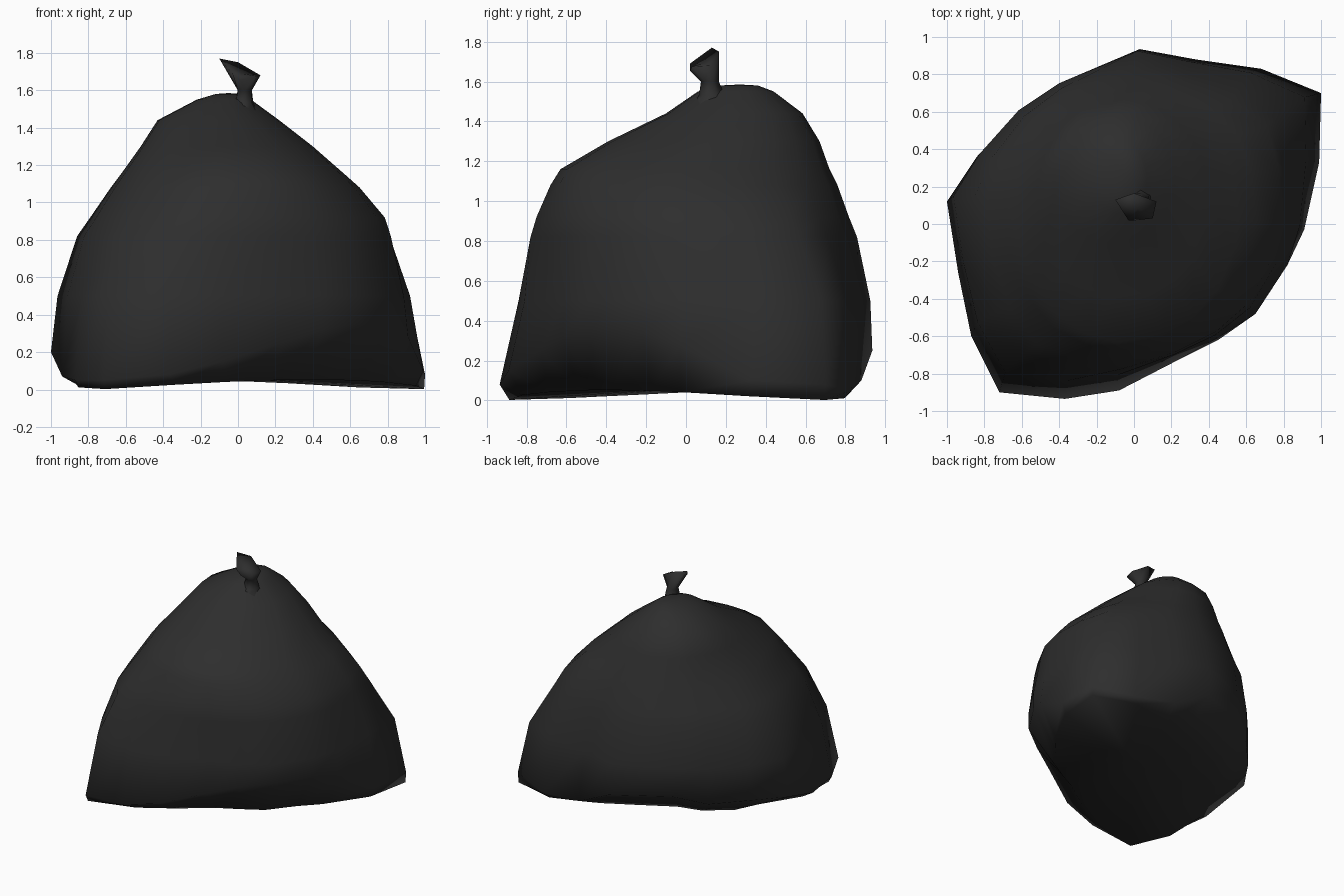
import bpy, bmesh, math

if "Cube" in bpy.data.objects:
    bpy.data.objects.remove(bpy.data.objects["Cube"])

black = bpy.data.materials.new("black plastic")
black.diffuse_color = (0.027, 0.027, 0.027, 1)
black.use_nodes = True
black.node_tree.nodes["Principled BSDF"].inputs["Base Color"].default_value = black.diffuse_color

# Widest outline of the bag, counter-clockwise: x, y, height, and how far the base tucks in
FOOT = [(1, .70, .08, .995), (.68, .83, .05, .96), (.33, .88, .10, .80),
        (.03, .935, .25, .64), (-.40, .75, .28, .62), (-.62, .60, .22, .70),
        (-.84, .36, .22, .74), (-1, .12, .20, .70), (-.94, -.26, .07, .92),
        (-.87, -.60, .05, .98), (-.72, -.90, .05, .985), (-.37, -.935, .08, .88),
        (-.08, -.89, .15, .78), (.23, -.73, .25, .74), (.45, -.62, .32, .74),
        (.65, -.48, .35, .76), (.82, -.22, .35, .78), (.91, -.03, .28, .84),
        (.99, .33, .10, .96)]

# Height, then left / right / front / back reach of the bag above its widest line
LEVELS = [(.50, -.965, .92, -.84, .92),
          (.82, -.86, .81, -.78, .85),
          (.92, -.79, .78, -.75, .815),
          (1.08, -.68, .65, -.68, .76),
          (1.16, -.62, .56, -.63, .72),
          (1.30, -.52, .40, -.39, .67),
          (1.44, -.43, .22, -.10, .585),
          (1.55, -.22, .07, .06, .44),
          (1.58, -.12, .02, .17, .36)]


def section(z, l, r, f, b):
    """Angular outline low down, blending to a rounded one higher up, fitted to the reach."""
    t = min(1, max(0, (z - .4) / .8))
    pts = []
    for x, y, *_ in FOOT:
        a = math.atan2(y, x)
        pts.append((x * (1 - t) + math.cos(a) * t, y * (1 - t) + .935 * math.sin(a) * t))
    xs, ys = [p[0] for p in pts], [p[1] for p in pts]
    sx, sy = (r - l) / (max(xs) - min(xs)), (b - f) / (max(ys) - min(ys))
    out = []
    for (x, y), (fx, fy, fz, _) in zip(pts, FOOT):
        x, y = l + (x - min(xs)) * sx, f + (y - min(ys)) * sy
        # where the widest line sits high, the wall above it stays full
        w = min(1, max(0, (fz - .2) / .15)) * max(0, 1 - (z - .5) / .45)
        out.append((x + (fx - x) * w, y + (fy - y) * w, z))
    return out


def base_point(x, y, k):
    """Tucked-in base edge, lifted off the ground between its two far corners."""
    x, y = x * k, y * k
    return (x, y, .002 + .05 * max(0, 1 - ((x + y) / 1.6) ** 2))


def loft(name, rings, bottom=None, top=None):
    """Skin a stack of rings, with optional centre points closing the ends."""
    bm = bmesh.new()
    vs = [[bm.verts.new(p) for p in ring] for ring in rings]
    n = len(vs[0])
    for lo, hi in zip(vs, vs[1:]):
        for i in range(n):
            j = (i + 1) % n
            bm.faces.new((lo[i], lo[j], hi[j], hi[i]))
    for ring, tip in ((vs[0], bottom), (vs[-1], top)):
        if tip:
            c = bm.verts.new(tip)
            for i in range(n):
                bm.faces.new((c, ring[i], ring[(i + 1) % n]))
    bmesh.ops.recalc_face_normals(bm, faces=bm.faces)
    mesh = bpy.data.meshes.new(name)
    bm.to_mesh(mesh)
    bm.free()
    mesh.materials.append(black)
    for p in mesh.polygons:
        p.use_smooth = True
    obj = bpy.data.objects.new(name, mesh)
    bpy.context.collection.objects.link(obj)
    return obj


# Filled bag body
base = [base_point(x, y, k) for x, y, z, k in FOOT]
widest = [(x, y, z) for x, y, z, k in FOOT]
loft("bag_body", [base, widest] + [section(*lv) for lv in LEVELS],
     (0, 0, .06), (-.05, .27, 1.585))

# Tied neck flaring into the crumpled, tilted open end
RIM = [(.12, .12, 1.68), (0, .165, 1.75), (-.10, .13, 1.77), (-.03, .02, 1.69),
       (.01, .02, 1.655), (.10, .03, 1.675)]


def neck_ring(cx, cy, z, rx, ry):
    angles = [math.radians(a) for a in (20, 85, 150, 215, 270, 325)]
    return [(cx + rx * math.cos(a), cy + ry * math.sin(a), z) for a in angles]


loft("tied_neck", [neck_ring(.02, .12, 1.43, .13, .14),
                   neck_ring(.03, .13, 1.53, .055, .065),
                   neck_ring(.035, .12, 1.60, .042, .045),
                   RIM], None, (.02, .085, 1.69))
